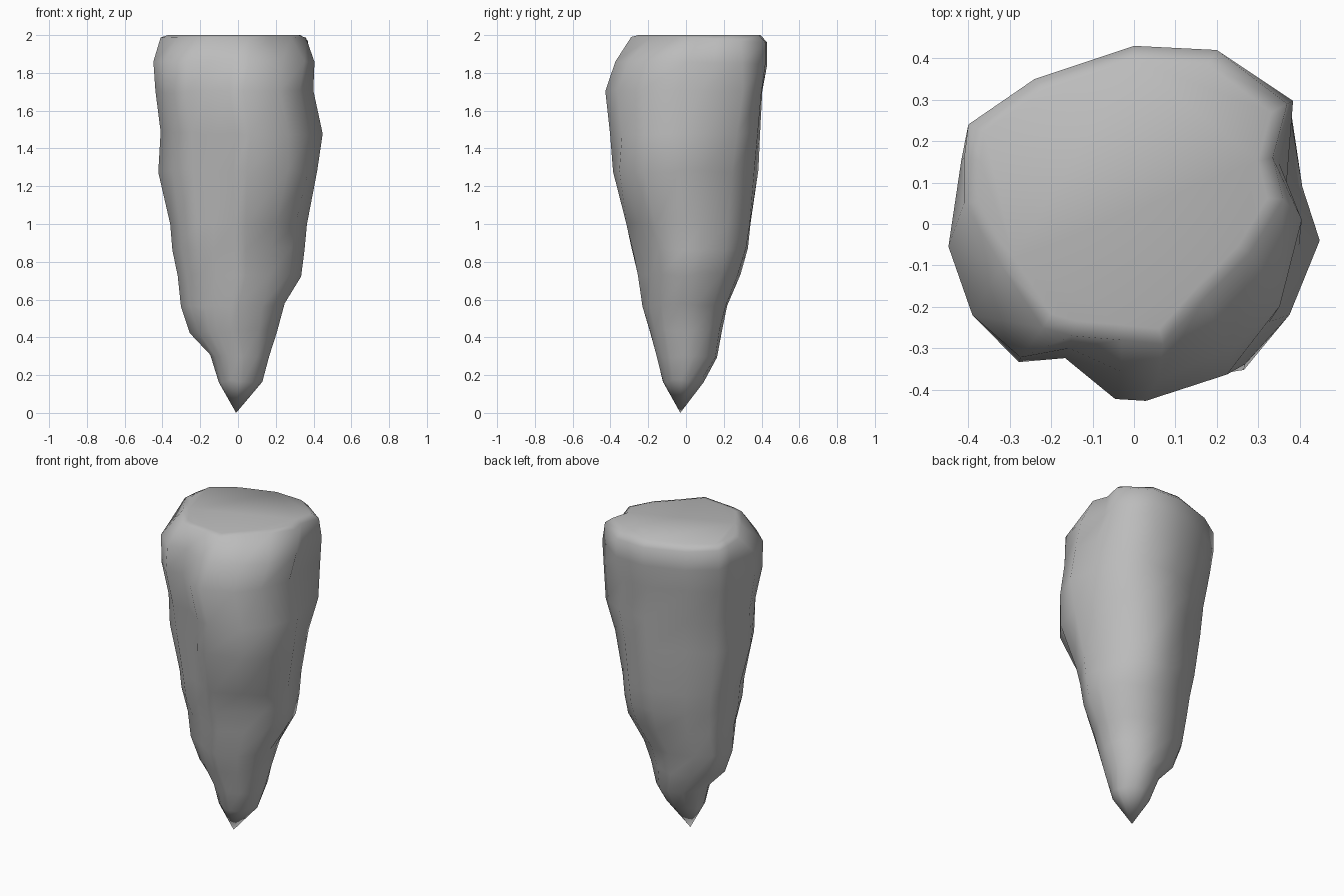
import bpy, bmesh, math, random
from mathutils import Vector

cube = bpy.data.objects.get("Cube")
if cube:
    bpy.data.objects.remove(cube, do_unlink=True)
random.seed(4)

stone = bpy.data.materials.new("grey_stone")
stone.use_nodes = True
colour = (0.5, 0.5, 0.5, 1)
stone.diffuse_color = colour
shader = stone.node_tree.nodes["Principled BSDF"]
shader.inputs["Base Color"].default_value = colour
shader.inputs["Roughness"].default_value = 0.9

# Outline of the rock at its widest, and of its flat top
belly = [(-.45, -.06), (-.39, -.22), (-.28, -.33), (-.16, -.32), (-.03, -.42), (.05, -.43),
         (.26, -.36), (.37, -.23), (.45, -.04), (.41, .10), (.39, .30), (.2, .42),
         (0, .43), (-.24, .35), (-.40, .24), (-.42, .15)]
rim = [(-.41, .05), (-.32, -.1), (-.22, -.25), (-.15, -.27), (-.03, -.28), (.07, -.29),
       (.17, -.18), (.28, -.07), (.36, .06), (.335, .16), (.37, .29), (.2, .42),
       (0, .43), (-.24, .35), (-.40, .24), (-.41, .16)]
# How far the shoulder has moved in from belly to rim
shoulder = [.05, 0, .1, .4, .45, .4, .3, .2, .5, .8, .3, .5, .5, .5, .5, .3]

# Height, then the extent of the rock in x and in y
levels = [(.17, -.105, .13, -.12, .09), (.3, -.145, .17, -.155, .165),
          (.43, -.255, .21, -.195, .19), (.57, -.31, .25, -.235, .22),
          (.73, -.325, .335, -.255, .28), (.87, -.345, .355, -.29, .315),
          (1.0, -.36, .365, -.315, .34), (1.28, -.42, .42, -.385, .385),
          (1.48, -.41, .445, -.40, .395), (1.7, -.435, .40, -.43, .405)]

# Bumps and hollows: angle in degrees, height, depth
dents = [(-50, .82, -.05), (70, .85, .025), (40, .95, -.02),
         (42, 1.3, -.045), (40, 1.75, .035), (135, 1.28, -.075), (135, .85, -.04),
         (-45, 1.25, .045), (-135, 1.25, -.03), (-140, .55, -.04)]


def weather(x, y, z):
    angle = math.atan2(y, x)
    push = random.uniform(-.004, .004)
    for degrees, height, amount in dents:
        turn = (angle - math.radians(degrees) + math.pi) % math.tau - math.pi
        push += amount * math.exp(-(turn / .35) ** 2 - ((z - height) / .18) ** 2)
    return Vector((x + push * math.cos(angle), y + push * math.sin(angle),
                   z + random.uniform(-.01, .01)))


bm = bmesh.new()
rings = []
for z, x0, x1, y0, y1 in levels:
    roundness = min(1, max(0, 1.2 - z))
    ring = []
    for bx, by in belly:
        # The outline grows rounder towards the foot
        u, v = bx / .45, by / .43
        ease = math.hypot(u, v) ** -roundness
        x = (x0 + x1) / 2 + u * ease * (x1 - x0) / 2
        y = (y0 + y1) / 2 + v * ease * (y1 - y0) / 2
        ring.append(bm.verts.new(weather(x, y, z)))
    rings.append(ring)

# Shoulder and rim, the back edge standing a little lower than the middle
for blends, z in ((shoulder, 1.86), ([1] * len(rim), 1.99)):
    ring = []
    for (bx, by), (rx, ry), blend in zip(belly, rim, blends):
        drop = .03 * max(0, ry) / .43 * blend
        ring.append(bm.verts.new((bx + (rx - bx) * blend, by + (ry - by) * blend, z - drop)))
    rings.append(ring)
rings.append([bm.verts.new((-.02 + (x + .02) * .9, .08 + (y - .08) * .9, 2)) for x, y in rim])

# Skin between the rings, top face and pointed foot
count = len(belly)
for low, high in zip(rings, rings[1:]):
    for i in range(count):
        j = (i + 1) % count
        bm.faces.new((low[i], low[j], high[j], high[i]))
bm.faces.new(rings[-1])
tip = bm.verts.new((-.01, -.03, 0))
for i in range(count):
    bm.faces.new((tip, rings[0][(i + 1) % count], rings[0][i]))
bmesh.ops.recalc_face_normals(bm, faces=bm.faces)
for face in bm.faces:
    face.smooth = True

mesh = bpy.data.meshes.new("rock_spike")
bm.to_mesh(mesh)
bm.free()
mesh.materials.append(stone)
rock = bpy.data.objects.new("rock_spike", mesh)
bpy.context.collection.objects.link(rock)
